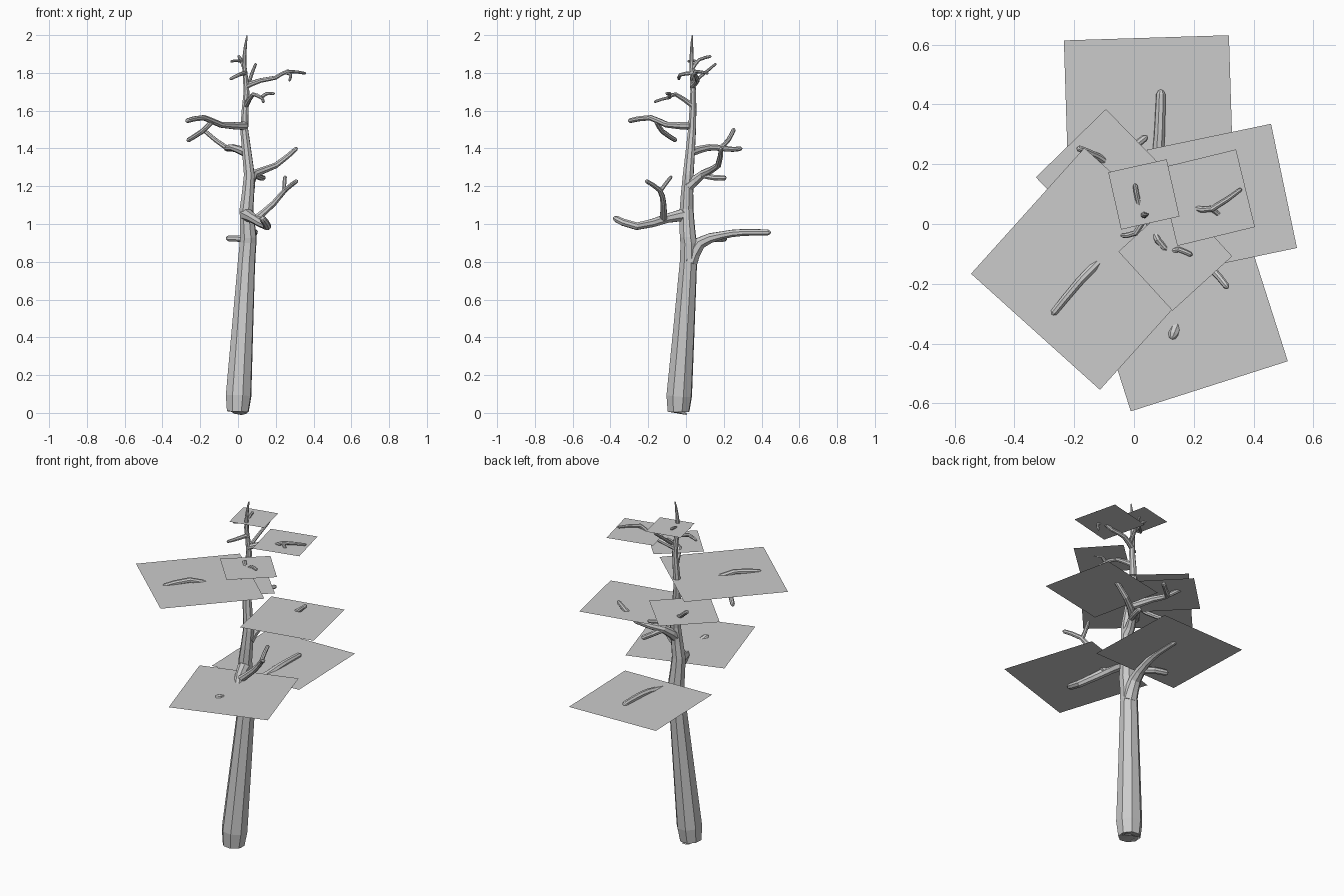
import bpy, bmesh, math
from mathutils import Vector

SIDES = 8


def tube(name, pts, radii, end=0.6, start_cap=0.8):
    """Faceted tapering limb through pts, midpoints eased so bends look grown."""
    p = [Vector(q) for q in pts]
    path, rad = [], []
    for i in range(len(p) - 1):
        a, b = p[max(i - 1, 0)], p[min(i + 2, len(p) - 1)]
        path += [p[i], (9 * (p[i] + p[i + 1]) - a - b) / 16]
        rad += [radii[i], (radii[i] + radii[i + 1]) / 2]
    path.append(p[-1])
    rad.append(radii[-1])
    # pull the last ring back a little and round the tip off
    d = (path[-1] - path[-2]).normalized()
    tip = path[-1].copy()
    path[-1] = tip - d * rad[-1] * 0.3
    path.insert(-1, tip - d * min(rad[-1], 0.4 * (tip - path[-2]).length))
    rad.insert(-1, rad[-1])
    rad[-1] *= end

    bm = bmesh.new()
    rings, prev = [], None
    for i, c in enumerate(path):
        t = (path[min(i + 1, len(path) - 1)] - path[max(i - 1, 0)]).normalized()
        if prev is None:
            prev = Vector((1, 0, 0)) if abs(t.x) < 0.8 else Vector((0, 0, 1))
        u = (prev - t * prev.dot(t)).normalized()
        v = t.cross(u)
        prev = u
        ring = []
        for k in range(SIDES):
            a = 2 * math.pi * (k + 0.5) / SIDES
            ring.append(bm.verts.new(c + (u * math.cos(a) + v * math.sin(a)) * rad[i]))
        rings.append(ring)
    for r0, r1 in zip(rings, rings[1:]):
        for k in range(SIDES):
            j = (k + 1) % SIDES
            bm.faces.new((r0[k], r0[j], r1[j], r1[k]))
    first = bm.verts.new(path[0] - (path[1] - path[0]).normalized() * rad[0] * 0.2)
    last = bm.verts.new(tip)
    for k in range(SIDES):
        j = (k + 1) % SIDES
        bm.faces.new((rings[0][j], rings[0][k], first))
        bm.faces.new((rings[-1][k], rings[-1][j], last))
    return finish(name, bm)


def card(name, x, y, z, w, h, degrees):
    """Flat horizontal foliage plane."""
    a = math.radians(degrees)
    u = Vector((math.cos(a), math.sin(a), 0)) * w / 2
    v = Vector((-math.sin(a), math.cos(a), 0)) * h / 2
    c = Vector((x, y, z))
    bm = bmesh.new()
    bm.faces.new([bm.verts.new(q) for q in (c - u - v, c + u - v, c + u + v, c - u + v)])
    return finish(name, bm)


def finish(name, bm):
    me = bpy.data.meshes.new(name)
    bm.to_mesh(me)
    bm.free()
    ob = bpy.data.objects.new(name, me)
    bpy.context.collection.objects.link(ob)
    return ob


# trunk
tube("trunk",
     [(0, -0.037, 0.012), (0.003, -0.036, 0.09), (0.045, 0.013, 0.8), (0.055, 0.01, 0.93),
      (0.045, 0.003, 1.08), (0.06, 0.012, 1.26), (0.033, 0.032, 1.5), (0.045, 0.038, 1.7),
      (0.033, 0.03, 1.84), (0.038, 0.03, 1.93), (0.048, 0.033, 2.0)],
     [0.05, 0.071, 0.048, 0.045, 0.038, 0.03, 0.022, 0.016, 0.012, 0.009, 0.003])

# lowest branch, reaching back
tube("back_branch", [(0.05, 0.02, 0.8), (0.055, 0.075, 0.9), (0.075, 0.19, 0.94),
                     (0.085, 0.3, 0.955), (0.09, 0.45, 0.955)],
     [0.045, 0.034, 0.022, 0.019, 0.016])
tube("back_stub", [(0.07, 0.13, 0.925), (0.02, 0.185, 0.922), (-0.065, 0.205, 0.925)],
     [0.02, 0.018, 0.017])

# front branch with forked side shoot
tube("front_branch", [(0.045, 0.0, 1.05), (0.08, -0.1, 1.03), (0.155, -0.26, 0.988),
                      (0.125, -0.385, 1.035)],
     [0.038, 0.026, 0.021, 0.018])
tube("front_shoot", [(0.1, -0.12, 1.03), (0.19, -0.12, 1.11), (0.25, -0.14, 1.18),
                     (0.315, -0.215, 1.23)],
     [0.021, 0.016, 0.013, 0.011])
tube("front_twig", [(0.245, -0.135, 1.175), (0.245, -0.11, 1.21), (0.25, -0.075, 1.255)],
     [0.012, 0.011, 0.01])

# right branch
tube("right_branch", [(0.06, 0.012, 1.2), (0.085, 0.09, 1.265), (0.2, 0.17, 1.31),
                      (0.315, 0.185, 1.405)],
     [0.032, 0.022, 0.016, 0.012])
tube("right_stub", [(0.09, 0.09, 1.26), (0.12, 0.15, 1.245), (0.135, 0.215, 1.245)],
     [0.018, 0.015, 0.014])

# left rear branch
tube("left_rear_branch", [(0.04, 0.025, 1.38), (-0.03, 0.12, 1.405), (-0.06, 0.2, 1.4),
                          (-0.01, 0.25, 1.395), (0.045, 0.295, 1.4)],
     [0.025, 0.018, 0.015, 0.013, 0.012])
tube("left_rear_twig", [(-0.055, 0.18, 1.4), (-0.12, 0.225, 1.445), (-0.19, 0.255, 1.505)],
     [0.014, 0.012, 0.011])

# left front branch
tube("left_front_branch", [(0.035, 0.03, 1.52), (-0.09, -0.1, 1.525), (-0.18, -0.19, 1.563),
                           (-0.275, -0.305, 1.545)],
     [0.024, 0.016, 0.015, 0.013])
tube("left_front_twig", [(-0.14, -0.155, 1.54), (-0.19, -0.125, 1.49), (-0.27, -0.05, 1.44)],
     [0.014, 0.013, 0.012])

# upper front branch
tube("upper_front_branch", [(0.043, 0.03, 1.63), (0.08, -0.055, 1.687), (0.12, -0.09, 1.67),
                            (0.15, -0.085, 1.69), (0.195, -0.105, 1.69)],
     [0.015, 0.011, 0.01, 0.009, 0.008])
tube("upper_front_stub", [(0.12, -0.085, 1.67), (0.13, -0.13, 1.66), (0.135, -0.17, 1.645)],
     [0.009, 0.008, 0.008])

# upper right branch
tube("upper_right_branch", [(0.042, 0.035, 1.73), (0.12, 0.06, 1.76), (0.2, 0.055, 1.775),
                            (0.26, 0.05, 1.808), (0.36, 0.118, 1.797)],
     [0.016, 0.013, 0.011, 0.01, 0.007])
tube("upper_right_stub", [(0.25, 0.055, 1.8), (0.28, 0.035, 1.79), (0.27, 0.03, 1.755)],
     [0.009, 0.008, 0.007])
tube("upper_right_twig", [(0.06, 0.045, 1.755), (0.075, 0.1, 1.8), (0.095, 0.16, 1.85)],
     [0.01, 0.009, 0.007])

# crown twigs
tube("crown_left_twig", [(0.04, 0.033, 1.8), (0.005, -0.03, 1.79), (-0.045, -0.038, 1.765)],
     [0.012, 0.01, 0.008])
tube("crown_rear_twig", [(0.036, 0.032, 1.82), (0.015, 0.07, 1.87), (0.003, 0.135, 1.888)],
     [0.012, 0.009, 0.008])
tube("crown_stub", [(0.02, 0.06, 1.86), (-0.01, 0.035, 1.865), (-0.04, 0.01, 1.86)],
     [0.008, 0.007, 0.007])

# foliage planes
card("foliage_back", 0.05, 0.35, 0.952, 0.552, 0.545, 1.8)
card("foliage_front", 0.168, -0.28, 1.03, 0.551, 0.551, 17.7)
card("foliage_right", 0.294, 0.084, 1.36, 0.424, 0.424, 11.8)
card("foliage_left_rear", -0.097, 0.153, 1.44, 0.327, 0.327, 44.2)
card("foliage_left_front", -0.14, -0.15, 1.552, 0.58, 0.566, -42)
card("foliage_upper_front", 0.138, -0.1, 1.685, 0.268, 0.27, -47.6)
card("foliage_upper_right", 0.243, 0.088, 1.79, 0.267, 0.267, 13.7)
card("foliage_crown", 0.033, 0.099, 1.876, 0.2, 0.196, 12.6)
